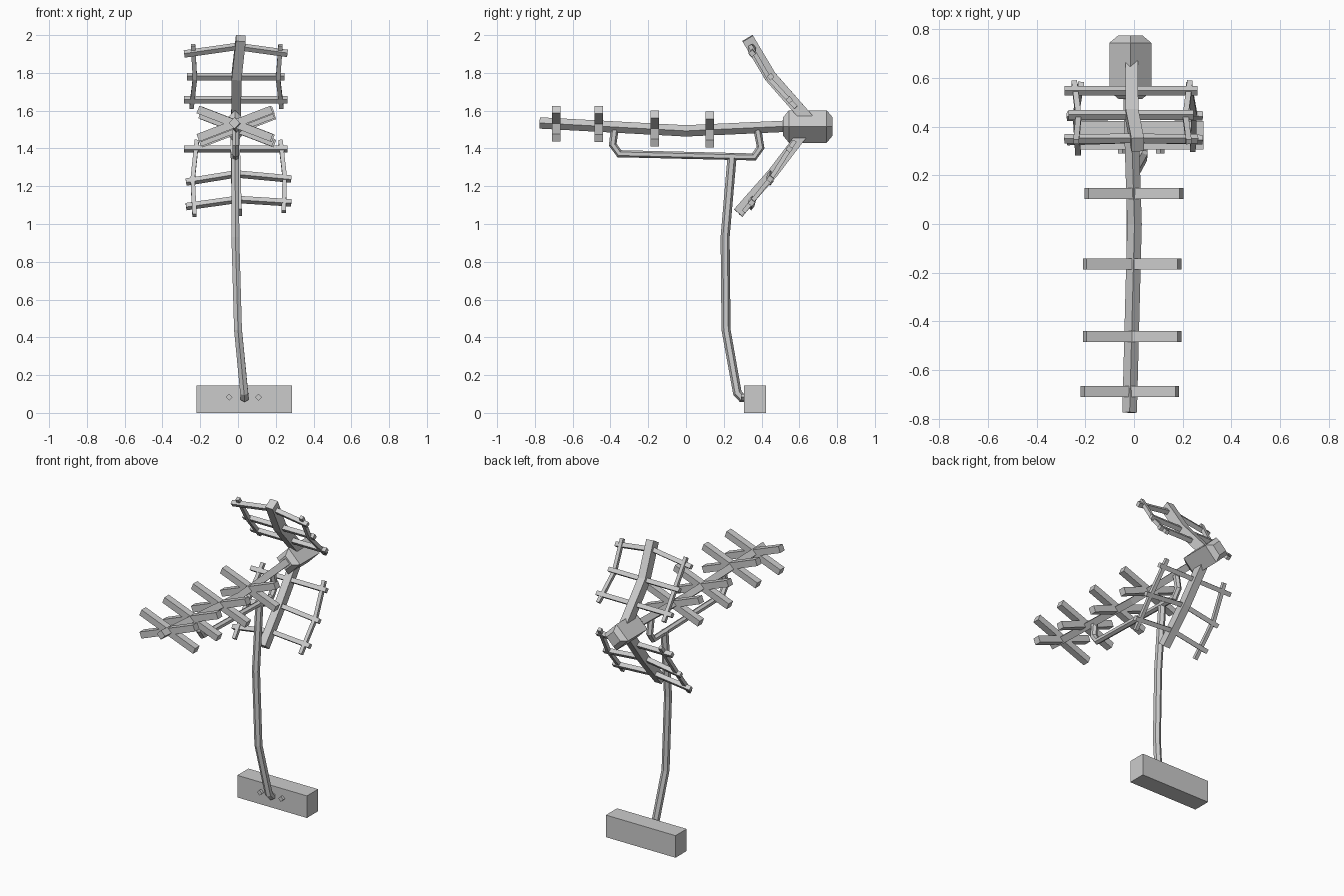
import bpy, bmesh, math
from mathutils import Vector


def ngon(n, r, turn=0.0):
    return [(r * math.cos(turn + 2 * math.pi * i / n), r * math.sin(turn + 2 * math.pi * i / n)) for i in range(n)]


def rect(w, h):
    return [(-w / 2, -h / 2), (w / 2, -h / 2), (w / 2, h / 2), (-w / 2, h / 2)]


def sweep(name, points, profile, ref=(0, 0, 1), scales=None):
    """Sweep a closed profile along a path; profile y axis follows ref."""
    pts = [Vector(p) for p in points]
    bm = bmesh.new()
    rings = []
    for i, p in enumerate(pts):
        a = (p - pts[i - 1]).normalized() if i else Vector()
        b = (pts[i + 1] - p).normalized() if i < len(pts) - 1 else Vector()
        t = (a + b).normalized()
        side = t.cross(Vector(ref)).normalized()
        up = side.cross(t)
        s = scales[i] if scales else 1
        rings.append([bm.verts.new(p + side * u * s + up * v * s) for u, v in profile])
    n = len(profile)
    for r0, r1 in zip(rings, rings[1:]):
        for k in range(n):
            bm.faces.new((r0[k], r0[(k + 1) % n], r1[(k + 1) % n], r1[k]))
    bm.faces.new(rings[0][::-1])
    bm.faces.new(rings[-1])
    bmesh.ops.recalc_face_normals(bm, faces=bm.faces)
    mesh = bpy.data.meshes.new(name)
    bm.to_mesh(mesh)
    bm.free()
    ob = bpy.data.objects.new(name, mesh)
    bpy.context.collection.objects.link(ob)
    return ob


# Base block with two bolts
sweep("base_block", [(0.033, 0.307, 0.0725), (0.033, 0.423, 0.0725)], rect(0.506, 0.145))
for i, x in enumerate((-0.047, 0.108)):
    sweep(f"base_bolt_{i}", [(x, 0.29, 0.083), (x, 0.33, 0.083)], ngon(4, 0.018))

# Bent mast
sweep("mast", [(0.035, 0.33, 0.08), (0.035, 0.295, 0.08), (0.033, 0.272, 0.105), (0, 0.212, 0.44),
               (-0.014, 0.207, 0.93), (-0.015, 0.245, 1.37)], ngon(6, 0.024), ref=(1, 0, 0))

# Bracket tube under the boom
sweep("boom_bracket", [(-0.012, -0.378, 1.50), (-0.012, -0.388, 1.42), (-0.012, -0.353, 1.372),
                       (-0.012, 0.36, 1.355), (-0.012, 0.395, 1.405), (-0.012, 0.378, 1.50)],
      ngon(6, 0.021), ref=(1, 0, 0))

# Boom and rear hub, both diamond in section
sweep("boom", [(-0.018, -0.775, 1.535), (0.002, 0, 1.493), (-0.015, 0.54, 1.518)], ngon(4, 0.03))
sweep("rear_hub", [(-0.015, y, 1.516) for y in (0.513, 0.545, 0.745, 0.775)], ngon(4, 0.086),
      scales=(0.55, 1, 1, 0.58))

# Crossed director bars
for i, (x, y, z) in enumerate(((0, 0.125, 1.5), (-0.008, -0.165, 1.505),
                               (-0.008, -0.462, 1.529), (-0.017, -0.688, 1.531))):
    for s in (-1, 1):
        sweep(f"director_{i}_{'left' if s < 0 else 'right'}",
              [(x - 0.195, y, z - s * 0.075), (x + 0.195, y, z + s * 0.075)],
              rect(0.045, 0.042))

# Reflector spines
sweep("upper_spine", [(-0.01, 0.645, 1.555), (-0.008, 0.447, 1.78), (0.015, 0.326, 1.983)],
      rect(0.064, 0.052), ref=(1, 0, 0))
sweep("lower_spine", [(-0.015, 0.62, 1.48), (-0.012, 0.46, 1.27), (-0.005, 0.275, 1.06)],
      rect(0.055, 0.05), ref=(1, 0, 0))

# Reflector cross rods: left end, centre, right end
cross = {
    "upper": [((-0.285, 0.35, 1.9), (-0.005, 0.352, 1.94), (0.262, 0.35, 1.903)),
              ((-0.27, 0.448, 1.78), (-0.01, 0.448, 1.78), (0.245, 0.448, 1.78)),
              ((-0.285, 0.547, 1.657), (-0.01, 0.547, 1.657), (0.262, 0.547, 1.657))],
    "lower": [((-0.285, 0.547, 1.397), (-0.01, 0.547, 1.397), (0.262, 0.547, 1.397)),
              ((-0.275, 0.443, 1.222), (-0.01, 0.448, 1.265), (0.282, 0.445, 1.238)),
              ((-0.275, 0.343, 1.092), (-0.005, 0.352, 1.13), (0.282, 0.347, 1.112))],
}
# Rods along the reflector edges
edges = {
    "upper": [((-0.238, 0.338, 1.947), (-0.228, 0.44, 1.77), (-0.246, 0.582, 1.617)),
              ((0.225, 0.338, 1.947), (0.212, 0.44, 1.77), (0.23, 0.582, 1.617))],
    "lower": [((-0.218, 0.575, 1.44), (-0.24, 0.445, 1.235), (-0.23, 0.29, 1.045)),
              ((0.225, 0.575, 1.44), (0.247, 0.455, 1.25), (0.242, 0.305, 1.065))],
}
for part in ("upper", "lower"):
    tilt = (0, -0.62, 0.78) if part == "upper" else (0, 0.62, 0.78)
    for i, pts in enumerate(cross[part]):
        sweep(f"{part}_cross_rod_{i}", pts, rect(0.028, 0.028), ref=tilt)
    for i, pts in enumerate(edges[part]):
        sweep(f"{part}_edge_rod_{i}", pts, rect(0.023, 0.023), ref=(1, 0, 0))
